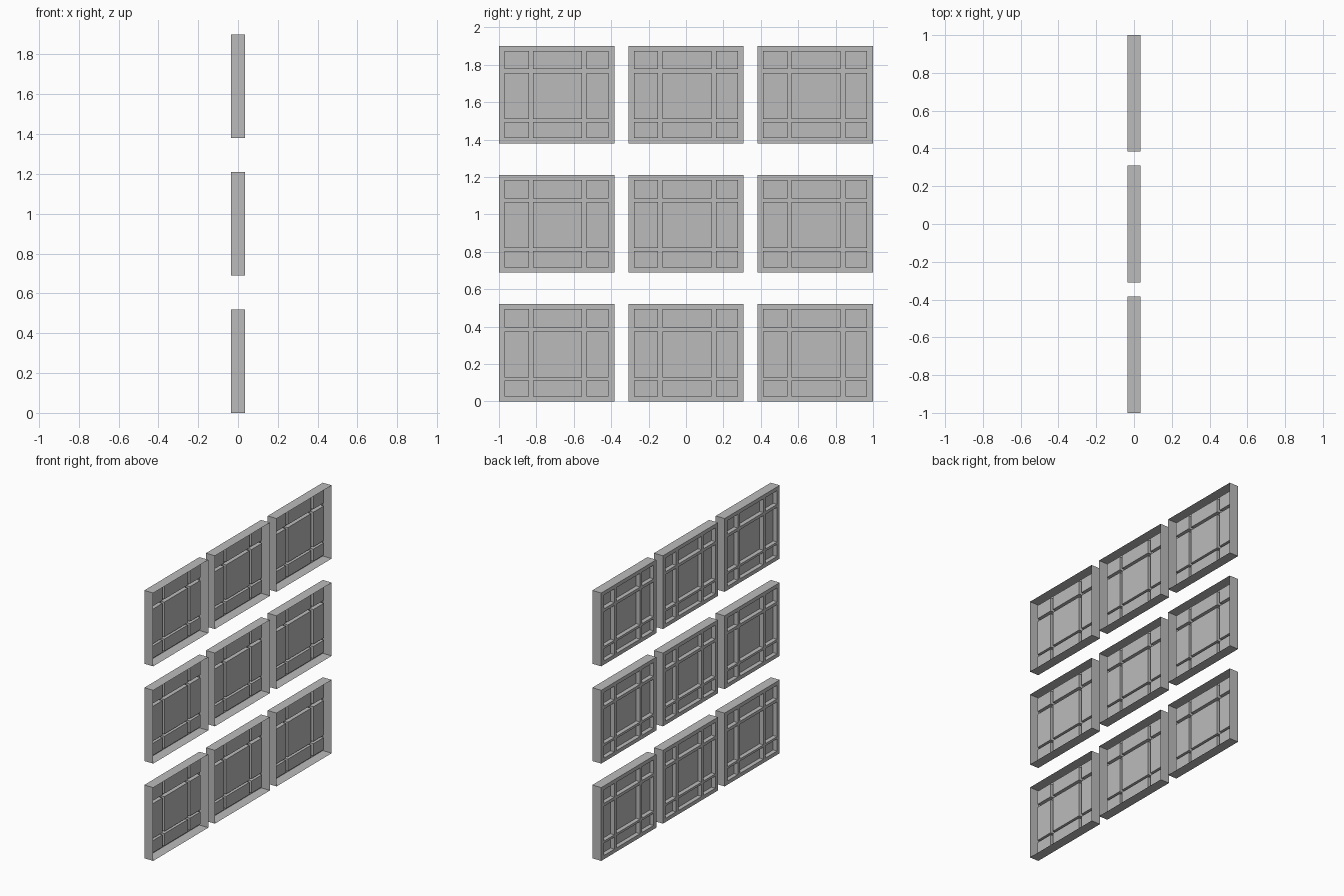
import bpy, bmesh

if "Cube" in bpy.data.objects:
    bpy.data.objects.remove(bpy.data.objects["Cube"])

# Panel dimensions: shallow box, open on the +x side, with recessed panes on the -x side
W, H = 0.617, 0.52
FACE_X, OPEN_X, PANE_X = -0.035, 0.035, -0.005
COLS = [0, 0.03, 0.16, 0.182, 0.444, 0.469, 0.586, W]
ROWS = [0, 0.027, 0.113, 0.129, 0.375, 0.396, 0.493, H]

grey = bpy.data.materials.new("plain grey")
grey.diffuse_color = (0.5, 0.5, 0.5, 1)
grey.use_nodes = True
grey.node_tree.nodes["Principled BSDF"].inputs["Base Color"].default_value = grey.diffuse_color


def ring(bm, y0, y1, z0, z1, xa, xb):
    """Four walls joining a rectangle at depth xa to one at depth xb."""
    c = [(y0, z0), (y1, z0), (y1, z1), (y0, z1)]
    for (ya, za), (yb, zb) in zip(c, c[1:] + c[:1]):
        bm.faces.new([bm.verts.new(p) for p in
                      ((xa, ya, za), (xa, yb, zb), (xb, yb, zb), (xb, ya, za))])


def build_panel_mesh():
    bm = bmesh.new()
    for i in range(7):
        for j in range(7):
            y0, y1, z0, z1 = COLS[i], COLS[i + 1], ROWS[j], ROWS[j + 1]
            pane = i % 2 and j % 2
            x = PANE_X if pane else FACE_X
            # lattice face or pane
            bm.faces.new([bm.verts.new(p) for p in
                          ((x, y0, z0), (x, y0, z1), (x, y1, z1), (x, y1, z0))])
            # recess walls around each pane
            if pane:
                ring(bm, y0, y1, z0, z1, FACE_X, PANE_X)
    # outer walls
    ring(bm, 0, W, 0, H, FACE_X, OPEN_X)
    bmesh.ops.remove_doubles(bm, verts=bm.verts, dist=1e-5)
    bmesh.ops.recalc_face_normals(bm, faces=bm.faces)
    # make the lattice face outwards (-x)
    bm.faces.ensure_lookup_table()
    if bm.faces[0].normal.x > 0:
        bmesh.ops.reverse_faces(bm, faces=bm.faces)
    # merge the flat lattice cells
    bmesh.ops.dissolve_limit(bm, angle_limit=0.01, verts=bm.verts, edges=bm.edges)
    mesh = bpy.data.meshes.new("window_panel")
    bm.to_mesh(mesh)
    bm.free()
    mesh.materials.append(grey)
    return mesh


# Three by three array of identical panels
panel = build_panel_mesh()
for row in range(3):
    for col in range(3):
        ob = bpy.data.objects.new(f"window_panel_{row + 1}_{col + 1}", panel)
        ob.location = (0, -1 + col * (2 - W) / 2, row * 0.69)
        bpy.context.collection.objects.link(ob)
